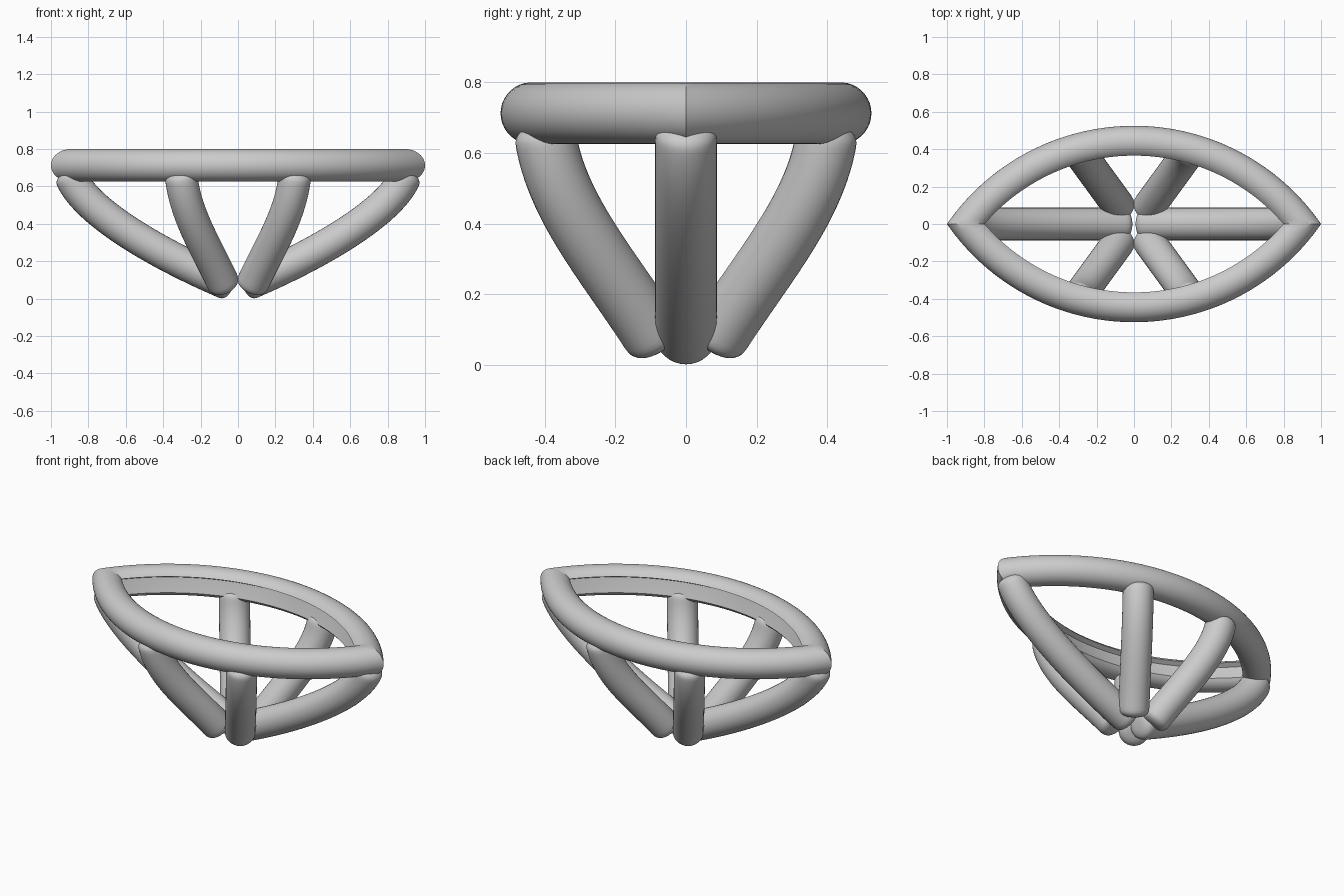
import bpy, bmesh, math
from mathutils import Vector

if "Cube" in bpy.data.objects:
    bpy.data.objects.remove(bpy.data.objects["Cube"])

R = 0.0875          # wire radius
SIDES = 32


def finish(name, bm, angle=30):
    bmesh.ops.remove_doubles(bm, verts=bm.verts, dist=1e-5)
    bmesh.ops.recalc_face_normals(bm, faces=bm.faces)
    mesh = bpy.data.meshes.new(name)
    bm.to_mesh(mesh)
    bm.free()
    ob = bpy.data.objects.new(name, mesh)
    bpy.context.collection.objects.link(ob)
    bpy.ops.object.select_all(action='DESELECT')
    ob.select_set(True)
    bpy.context.view_layer.objects.active = ob
    bpy.ops.object.shade_smooth_by_angle(angle=math.radians(angle))
    return ob


def skin(bm, rings, closed=True):
    """Join neighbouring rings of vertices with quads."""
    n = len(rings[0])
    for a, b in zip(rings, rings[1:]):
        for i in range(n):
            j = (i + 1) % n
            bm.faces.new((a[i], a[j], b[j], b[i]))


# Pointed-oval rim: two circular arcs mitred at y = 0, with a stone groove inside
OFFSET, ARC, RIM_Z = 0.69, 1.1275, 0.7125
gap = math.pi - 0.607
profile = [(R * math.cos(t), R * math.sin(t))
           for t in (gap - 2 * gap * i / 30 for i in range(31))]
profile += [(-0.05, 0.015), (-0.045, 0.035)]

bm = bmesh.new()
STEPS = 64
for side in (1, -1):
    rings = []
    for k in range(STEPS + 1):
        ring = []
        for u, v in profile:
            rad = ARC + u
            t = math.acos(OFFSET / rad) * (2 * k / STEPS - 1)
            ring.append(bm.verts.new((rad * math.sin(t),
                                      side * (rad * math.cos(t) - OFFSET),
                                      RIM_Z + v)))
        rings.append(ring)
    skin(bm, rings)
finish("rim", bm)


def bezier(p, t):
    s = 1 - t
    return (p[0] * s**3 + p[1] * 3 * s * s * t + p[2] * 3 * s * t * t + p[3] * t**3)


def prong(name, ctrl):
    """Round curved bar with softly rounded ends along a planar Bezier path."""
    p = [Vector(c) for c in ctrl]
    flat = Vector((p[3].x - p[0].x, p[3].y - p[0].y, 0)).normalized()
    side = flat.cross(Vector((0, 0, 1)))
    n = 28
    path = [bezier(p, i / n) for i in range(n + 1)]
    tan = [(path[min(i + 1, n)] - path[max(i - 1, 0)]).normalized() for i in range(n + 1)]
    # squared-off dome at each end
    dome = [(math.sin(a) ** 0.75, math.cos(a) ** 0.75)
            for a in (math.pi / 2 * i / 8 for i in range(1, 8))]
    cap = 0.055
    stations = [(path[0] - tan[0] * cap * h, tan[0], R * w) for w, h in dome]
    stations += [(c, t, R) for c, t in zip(path, tan)]
    stations += [(path[n] + tan[n] * cap * h, tan[n], R * w) for w, h in reversed(dome)]
    bm = bmesh.new()
    rings = []
    for c, t, r in stations:
        up = side.cross(t)
        rings.append([bm.verts.new(c + (side * math.cos(a) + up * math.sin(a)) * r)
                      for a in (2 * math.pi * i / SIDES for i in range(SIDES))])
    skin(bm, rings)
    bm.faces.new(rings[0])
    bm.faces.new(rings[-1])
    finish(name, bm, 40)


# Two end prongs and four side prongs
for sx, xn in ((1, "right"), (-1, "left")):
    prong(f"end_prong_{xn}", [(sx * x, 0, z) for x, z in
          ((0.075, 0.088), (0.45, 0.25), (0.80, 0.46), (0.885, 0.635))])
    for sy, yn in ((1, "back"), (-1, "front")):
        prong(f"side_prong_{yn}_{xn}", [(sx * (0.085 + (y - 0.1) * 0.73), sy * y, z) for y, z in
              ((0.10, 0.095), (0.22, 0.28), (0.36, 0.44), (0.395, 0.63))])
